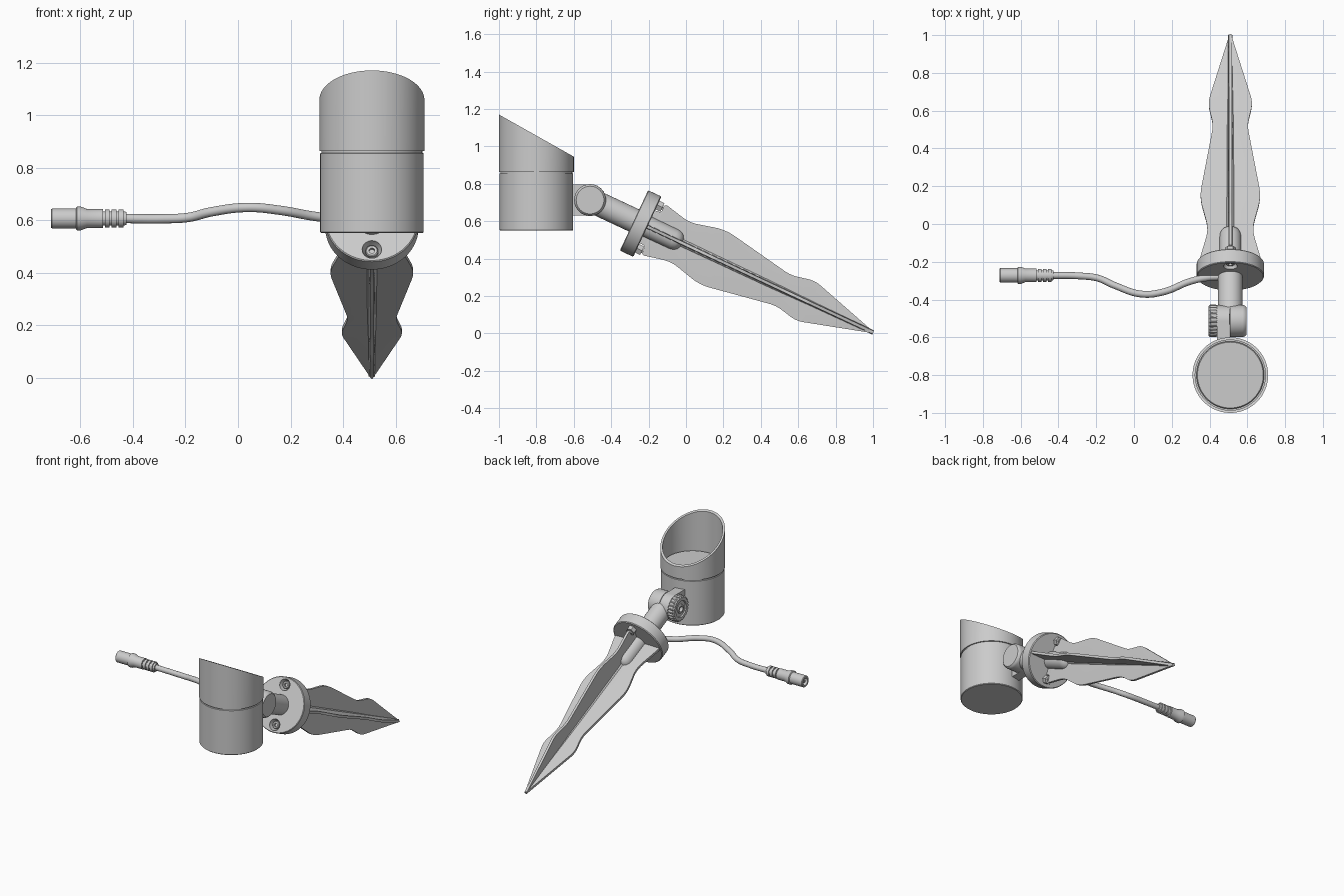
import bpy, bmesh, math
from mathutils import Matrix, Vector

if "Cube" in bpy.data.objects:
    bpy.data.objects.remove(bpy.data.objects["Cube"])

CX = 0.51
SPIKE = Matrix.Translation((CX, -0.278, 0.604)) @ Matrix.Rotation(math.radians(-115.1), 4, 'X')
PIVOT = Vector((CX, -0.513, 0.713))
ALONG_X = Matrix.Rotation(math.radians(90), 4, 'Y')


def finish(name, bm, matrix=Matrix(), angle=35):
    bmesh.ops.remove_doubles(bm, verts=bm.verts, dist=1e-5)
    bm.transform(matrix)
    bmesh.ops.recalc_face_normals(bm, faces=bm.faces)
    me = bpy.data.meshes.new(name)
    bm.to_mesh(me)
    bm.free()
    ob = bpy.data.objects.new(name, me)
    bpy.context.collection.objects.link(ob)
    smooth(ob, angle)
    return ob


def smooth(ob, angle=35):
    bpy.ops.object.select_all(action='DESELECT')
    ob.select_set(True)
    bpy.context.view_layer.objects.active = ob
    bpy.ops.object.shade_smooth_by_angle(angle=math.radians(angle))


def lathe(name, prof, matrix=Matrix(), n=48, knurl=0.0, edit=None):
    """Revolve (radius, height) points about local z; knurl alternates the radius."""
    bm = bmesh.new()
    rings = []
    for r, h in prof:
        ring = []
        for i in range(n):
            a = 2 * math.pi * i / n
            rr = r - (knurl if (i // 2) % 2 and r > 0.075 else 0)
            ring.append(bm.verts.new((rr * math.cos(a), rr * math.sin(a), h)))
        rings.append(ring)
    for a, b in zip(rings, rings[1:]):
        for i in range(n):
            j = (i + 1) % n
            bm.faces.new((a[i], a[j], b[j], b[i]))
    if edit:
        edit(bm)
    return finish(name, bm, matrix)


def rounded(pts, amount=0.3, steps=6):
    """Replace inner corners of a polyline by short curves."""
    out = [Vector(pts[0])]
    for p, c, q in zip(pts, pts[1:], pts[2:]):
        p, c, q = Vector(p), Vector(c), Vector(q)
        d = min((p - c).length, (q - c).length) * amount
        a, b = c + (p - c).normalized() * d, c + (q - c).normalized() * d
        for k in range(steps + 1):
            t = k / steps
            out.append(a * (1 - t) ** 2 + c * 2 * t * (1 - t) + b * t * t)
    return out + [Vector(pts[-1])]


def fin(name, pts, horizontal, thick=0.024):
    """Flat plate: mirrored (length, half width) outline, thinner toward the edge."""
    side = rounded(pts)
    bm = bmesh.new()
    for s in (1, -1):
        grid = []
        for u, w in side:
            grid.append([bm.verts.new((t, s * v, u)) for t, v in
                         ((thick / 2, 0), (thick / 3, w), (-thick / 3, w), (-thick / 2, 0))])
        for a, b in zip(grid, grid[1:]):
            for i in range(3):
                bm.faces.new((a[i], a[i + 1], b[i + 1], b[i]))
        bm.faces.new(grid[0])
        bm.faces.new(grid[-1])
    turn = Matrix.Rotation(math.radians(90 if horizontal else 0), 4, 'Z')
    return finish(name, bm, SPIKE @ turn, 25)


# Lamp head: body, slanted shroud, glass
head = Matrix.Translation((CX, -0.8, 0))
lathe("lamp_body", [(0, .55), (.193, .55), (.197, .554), (.197, .854), (.192, .856),
                    (.192, .868), (0, .868)], head, 96)


def slant(bm):
    for v in bm.verts:
        if v.co.z > 1:
            v.co.z = 1.0575 - 0.5625 * v.co.y


lathe("lamp_shroud", [(.18, .864), (.2, .864), (.2, 1.1), (.186, 1.1), (.186, .875),
                      (.18, .875), (.18, .864)], head, 96, edit=slant)
lathe("lamp_glass", [(0, .86), (.179, .86), (.179, .885), (.174, .89), (0, .89)], head, 96)

# Hinge: head tab, arm disc, knurled clamping knob
bm = bmesh.new()
bmesh.ops.create_cube(bm, size=1, matrix=Matrix.Translation((.4725, -.565, .713)) @
                      Matrix.Diagonal((.065, .104, .166, 1)))
finish("hinge_tab", bm)
pivot = Matrix.Translation((0, PIVOT.y, PIVOT.z)) @ ALONG_X
lathe("hinge_tab_end", [(0, .44), (.083, .44), (.083, .505), (0, .505)], pivot)
lathe("hinge_arm_disc", [(0, .507), (.085, .507), (.085, .575), (.082, .587), (.074, .595),
                         (0, .595)], pivot)
lathe("clamp_knob", [(0, .44), (.082, .44), (.086, .434), (.086, .402), (.079, .395),
                     (.055, .395), (.052, .402), (.03, .402), (.028, .395), (.018, .395),
                     (.018, .415), (0, .415)], pivot, 96, knurl=.005)
lathe("arm_stem", [(0, -.25), (.065, -.25), (.065, .01), (0, .01)], SPIKE)

# Flange with two countersunk screws and nuts
flange = lathe("flange", [(0, 0), (.174, 0), (.178, .004), (.178, .074), (.173, .079), (0, .079)],
               SPIKE, 80)
for s, side in ((1, "lower"), (-1, "upper")):
    at = SPIKE @ Matrix.Translation((0, s * .128, 0))
    cutter = lathe("screw_hole_cutter", [(0, -.02), (.037, -.02), (.037, .004), (.025, .03),
                                         (0, .03)], at, 32)
    mod = flange.modifiers.new("hole", 'BOOLEAN')
    mod.object = cutter
    mod.solver = 'EXACT'
    bpy.context.view_layer.objects.active = flange
    bpy.ops.object.modifier_apply(modifier=mod.name)
    bpy.data.objects.remove(cutter)
    lathe(side + "_screw", [(0, .035), (.024, .035), (.024, .014), (.02, .01), (.011, .01),
                            (.011, .024), (0, .024)], at, 24)
    lathe(side + "_nut", [(0, .07), (.029, .07), (.029, .108), (.014, .108), (.014, .118),
                          (0, .118)], at, 6)
smooth(flange)

# Ground spike: two crossed fins, core and cable boss
blade = [(.273, .115), (.463, .163), (.882, .09), (1.013, .119), (1.412, .004)]
fin("fin_horizontal", [(.07, .165), (.1, .162)] + blade, True)
fin("fin_vertical", [(.07, .095), (.112, .1), (.117, .15)] + blade, False)
lathe("spike_core", [(0, .07), (.024, .07), (.021, .8), (.014, 1.35), (.009, 1.4), (0, 1.413)],
      SPIKE, 20)
lathe("spike_boss", [(0, .07), (.058, .07), (.057, .235), (.053, .256), (.043, .272),
                     (.028, .282), (0, .286)], SPIKE, 32)

# Cable
cu = bpy.data.curves.new("cable", 'CURVE')
cu.dimensions = '3D'
cu.bevel_depth = .018
cu.bevel_resolution = 5
cu.resolution_u = 10
cu.use_fill_caps = True
path = [(.46, -.28, .602), (.39, -.284, .604), (.294, -.305, .614), (.161, -.358, .637),
        (.04, -.371, .648), (-.103, -.325, .631), (-.19, -.287, .61), (-.288, -.275, .605),
        (-.45, -.272, .606)]
sp = cu.splines.new('BEZIER')
sp.bezier_points.add(len(path) - 1)
for bp, co in zip(sp.bezier_points, path):
    bp.co = co
    bp.handle_left_type = bp.handle_right_type = 'AUTO'
cable = bpy.data.objects.new("cable", cu)
bpy.context.collection.objects.link(cable)
bpy.ops.object.select_all(action='DESELECT')
cable.select_set(True)
bpy.context.view_layer.objects.active = cable
bpy.ops.object.convert(target='MESH')
smooth(bpy.context.view_layer.objects.active)

# Plug with collar, hollow end and ribbed strain relief
prof = [(0, -.66), (.024, -.66), (.024, -.712), (.035, -.712), (.038, -.708), (.038, -.618),
        (.045, -.614), (.045, -.598), (.036, -.575), (.036, -.515)]
for k in range(3):
    x = -.515 + k * .026
    prof += [(.027, x), (.027, x + .008), (.034, x + .008), (.034, x + .026)]
prof += [(.027, -.437), (.025, -.425), (0, -.425)]
plug = Matrix.Translation((0, -.272, .606)) @ ALONG_X
lathe("cable_plug", prof, plug, 40)
lathe("plug_pin", [(0, -.67), (.008, -.67), (.008, -.705), (0, -.708)], plug, 16)
